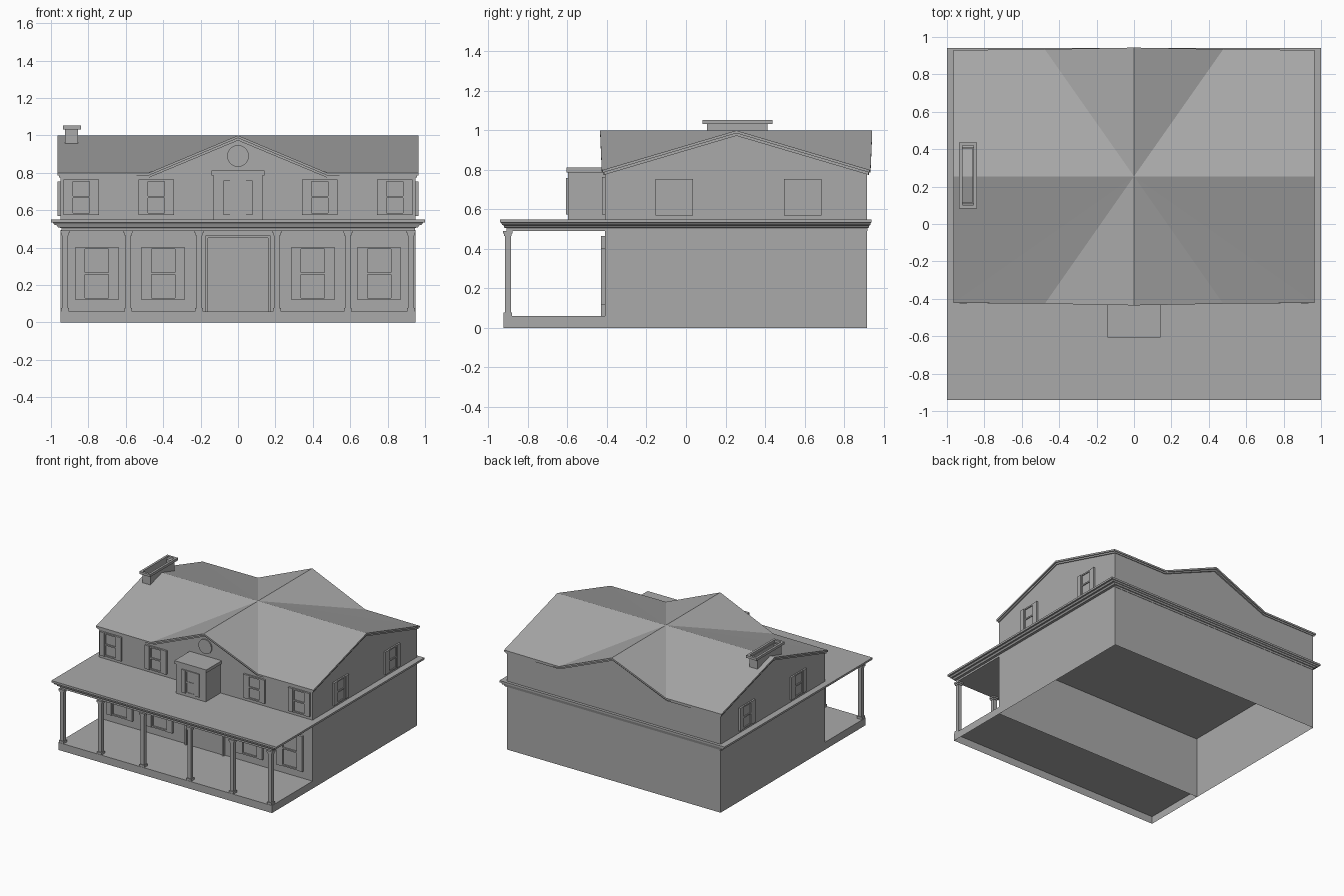
import bpy, bmesh, math
from mathutils import Vector, Matrix

if "Cube" in bpy.data.objects:
    bpy.data.objects.remove(bpy.data.objects["Cube"])

grey = bpy.data.materials.new("plain grey")
grey.diffuse_color = (0.40, 0.40, 0.40, 1)
grey.use_nodes = True
grey.node_tree.nodes["Principled BSDF"].inputs["Base Color"].default_value = grey.diffuse_color


def finish(name, bm, fix_normals=True):
    if fix_normals:
        bmesh.ops.recalc_face_normals(bm, faces=bm.faces)
    mesh = bpy.data.meshes.new(name)
    bm.to_mesh(mesh)
    bm.free()
    mesh.materials.append(grey)
    ob = bpy.data.objects.new(name, mesh)
    bpy.context.collection.objects.link(ob)
    return ob


def add_box(bm, lo, hi, skip_bottom=False):
    lo, hi = Vector(lo), Vector(hi)
    size, mid = hi - lo, (lo + hi) / 2
    res = bmesh.ops.create_cube(bm, size=1, matrix=Matrix.Translation(mid) @ Matrix.Diagonal((*size, 1)))
    if skip_bottom:
        faces = {f for v in res["verts"] for f in v.link_faces}
        low = min(faces, key=lambda f: f.calc_center_median().z)
        bmesh.ops.delete(bm, geom=[low], context="FACES_ONLY")


def box(name, lo, hi, skip_bottom=False):
    bm = bmesh.new()
    add_box(bm, lo, hi, skip_bottom)
    return finish(name, bm)


# Main levels and outline
WX, YF, YB = 0.95, -0.41, 0.917
RIDGE_Y, RIDGE_Z, EAVE_Z, VALLEY = 0.255, 1.0, 0.80, 0.477
SLOPE = (RIDGE_Z - EAVE_Z) / (RIDGE_Y + 0.422)


# Ground floor and porch floor, both hollow underneath
box("ground_floor", (-WX, YF, 0), (WX, YB, 0.495), True)
box("porch_floor", (-WX, -0.925, 0), (WX, YF, 0.06), True)

# Stepped cornice carrying the porch roof, lofted from a moulding profile
bm = bmesh.new()
rings = []
for z, t in [(0.49, 0), (0.505, 0), (0.508, 0.3), (0.52, 0.45), (0.522, 0.65),
             (0.533, 0.8), (0.535, 1), (0.55, 1)]:
    x, y0, y1 = 0.945 + 0.055 * t, -0.91 - 0.032 * t, 0.92 + 0.02 * t
    rings.append([bm.verts.new(p) for p in ((-x, y0, z), (x, y0, z), (x, y1, z), (-x, y1, z))])
for a, b in zip(rings, rings[1:]):
    for i in range(4):
        j = (i + 1) % 4
        bm.faces.new((a[i], a[j], b[j], b[i]))
bm.faces.new(rings[0][::-1])
bm.faces.new(rings[-1])
finish("porch_roof_and_cornice", bm)

# Porch columns with base and capital
for i, x in enumerate((-0.925, -0.587, -0.208, 0.208, 0.587, 0.925)):
    bm = bmesh.new()
    for half, z0, z1 in ((0.021, 0.06, 0.078), (0.015, 0.078, 0.465), (0.019, 0.465, 0.478), (0.024, 0.478, 0.492)):
        add_box(bm, (x - half, -0.902 - half, z0), (x + half, -0.902 + half, z1))
    finish(f"porch_column_{i + 1}", bm)


def roof_height(x, y):
    main = RIDGE_Z - SLOPE * abs(y - RIDGE_Y)
    cross = RIDGE_Z - (RIDGE_Z - EAVE_Z) / VALLEY * abs(x)
    return max(main, cross)


def outline(hx, y0, y1, bulge=0.0):
    """Perimeter with the gable peaks and valley ends included."""
    front = [(-hx, y0), (-VALLEY, y0 - bulge / 3), (0, y0 - bulge), (VALLEY, y0 - bulge / 3), (hx, y0)]
    back = [(-x, y1 + (y0 - y)) for x, y in front]
    return front + [(hx, RIDGE_Y)] + back + [(-hx, RIDGE_Y)]


# Upper floor walls, following the gables
bm = bmesh.new()
pts = outline(WX, YF, YB)
low = [bm.verts.new((x, y, 0.55)) for x, y in pts]
top = [bm.verts.new((x, y, roof_height(x, y) - 0.02)) for x, y in pts]
for i in range(len(pts)):
    j = (i + 1) % len(pts)
    bm.faces.new((low[i], low[j], top[j], top[i]))
finish("upper_walls", bm, False)


# Crossed gable roof layers
def roof_layer(name, hx, y0, y1, bulge, drop, thick):
    bm = bmesh.new()
    pts = outline(hx, y0, y1, bulge)
    layers = []
    for d in (drop, drop + thick):
        ring = [bm.verts.new((x, y, roof_height(x, y) - d)) for x, y in pts]
        mid = bm.verts.new((0, RIDGE_Y, RIDGE_Z - d))
        for i in range(len(pts)):
            bm.faces.new((ring[i], ring[(i + 1) % len(pts)], mid))
        layers.append(ring)
    a, b = layers
    for i in range(len(pts)):
        j = (i + 1) % len(pts)
        bm.faces.new((a[i], b[i], b[j], a[j]))
    finish(name, bm)


roof_layer("roof", 0.966, -0.422, 0.93, 0.013, 0, 0.014)
roof_layer("roof_trim", 0.958, -0.416, 0.924, 0.006, 0.014, 0.013)

# Chimney shaft and open cap
def open_frame(name, lo, hi, rim):
    (x0, y0, z0), (x1, y1, z1) = lo, hi
    bm = bmesh.new()
    add_box(bm, lo, (x0 + rim, y1, z1))
    add_box(bm, (x1 - rim, y0, z0), hi)
    add_box(bm, (x0 + rim, y0, z0), (x1 - rim, y0 + rim, z1))
    add_box(bm, (x0 + rim, y1 - rim, z0), (x1 - rim, y1, z1))
    finish(name, bm)


open_frame("chimney_cap", (-0.935, 0.083, 1.033), (-0.84, 0.437, 1.053), 0.018)
open_frame("chimney_shaft", (-0.925, 0.107, 0.94), (-0.855, 0.412, 1.033), 0.008)

# Dormer box over the porch roof
box("dormer", (-0.132, -0.598, 0.55), (0.132, YF, 0.787))
box("dormer_roof", (-0.142, -0.606, 0.787), (0.142, YF, 0.812))


def window(name, origin, turn, width, height, shutter, depth=0.016):
    """Shuttered sash window; local x runs along the wall, local -y points out."""
    bm = bmesh.new()
    w, h, t, inner = width / 2, height / 2, 0.011, width / 2 - shutter
    for s in (-1, 1):
        xs = sorted((s * w, s * inner))
        add_box(bm, (xs[0], -depth, -h), (xs[1], 0, h))
        xs = sorted((s * inner, s * (inner - t)))
        add_box(bm, (xs[0], -depth * 0.8, -h), (xs[1], 0, h))
    inner -= t
    for z0, z1 in ((-h, -h + t), (-t / 2, t / 2), (h - t, h)):
        add_box(bm, (-inner, -depth * 0.8, z0), (inner, 0, z1))
    add_box(bm, (-inner, -0.004, -h), (inner, 0, h))
    bm.transform(Matrix.Translation(origin) @ Matrix.Rotation(turn, 4, "Z"))
    finish(name, bm)


# Windows: front on both floors, dormer, and both ends
window("dormer_window", (0, -0.598, 0.667), 0, 0.155, 0.185, 0.034, 0.01)
for side, s in (("left", -1), ("right", 1)):
    for spot, x, width in (("outer", 0.838, 0.19), ("inner", 0.437, 0.19)):
        window(f"upper_{spot}_window_{side}", (s * x, YF, 0.67), 0, width, 0.19, 0.04)
    window(f"lower_outer_window_{side}", (s * 0.755, YF, 0.262), 0, 0.23, 0.285, 0.042, 0.02)
    window(f"lower_inner_window_{side}", (s * 0.40, YF, 0.262), 0, 0.23, 0.285, 0.042, 0.02)
    for spot, y in (("front", -0.06), ("back", 0.592)):
        window(f"end_{spot}_window_{side}", (s * WX, y, 0.662), s * math.pi / 2, 0.19, 0.185, 0.04, 0.014)

# Front door with raised surround
bm = bmesh.new()
add_box(bm, (-0.16, YF - 0.006, 0.06), (0.16, YF, 0.452))
add_box(bm, (-0.173, YF - 0.02, 0.06), (-0.16, YF, 0.465))
add_box(bm, (0.16, YF - 0.02, 0.06), (0.173, YF, 0.465))
add_box(bm, (-0.16, YF - 0.02, 0.452), (0.16, YF, 0.465))
finish("front_door", bm)

# Round vent in the front gable
bm = bmesh.new()
bmesh.ops.create_cone(bm, cap_ends=True, segments=24, radius1=0.058, radius2=0.058, depth=0.012,
                      matrix=Matrix.Translation((0, YF - 0.004, 0.89)) @ Matrix.Rotation(math.pi / 2, 4, "X"))
finish("gable_vent", bm)
